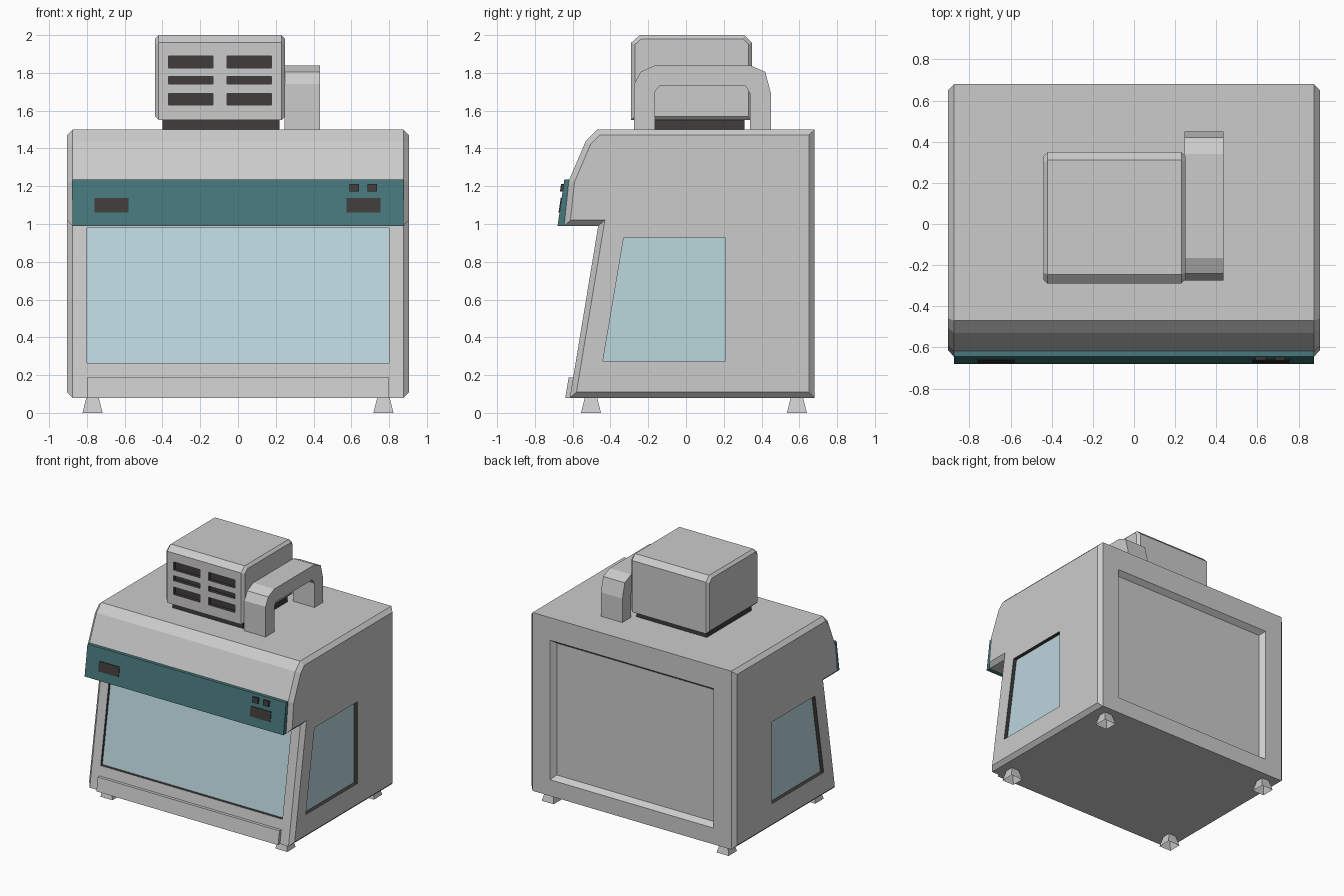
import bpy, bmesh
from mathutils import Vector

old = bpy.data.objects.get("Cube")
if old:
    bpy.data.objects.remove(old, do_unlink=True)


def material(name, r, g, b):
    m = bpy.data.materials.new(name)
    m.use_nodes = True
    m.diffuse_color = (r, g, b, 1)
    m.node_tree.nodes["Principled BSDF"].inputs["Base Color"].default_value = (r, g, b, 1)
    return m


GREY = material("light grey", 0.6, 0.6, 0.6)
TEAL = material("dark teal", 0.063, 0.185, 0.2)
GLASS = material("pale blue glass", 0.5, 0.68, 0.73)
DARK = material("charcoal", 0.05, 0.046, 0.044)


def finish(bm, name, mats, index=0):
    bmesh.ops.recalc_face_normals(bm, faces=bm.faces)
    for f in bm.faces:
        f.material_index = index
    mesh = bpy.data.meshes.new(name)
    bm.to_mesh(mesh)
    bm.free()
    for m in mats:
        mesh.materials.append(m)
    ob = bpy.data.objects.new(name, mesh)
    bpy.context.collection.objects.link(ob)
    return ob


def shrink(profile, d):
    """Offset a counter-clockwise outline inward, keeping its bottom edge."""
    low = min(p[1] for p in profile)
    pts = [Vector(p) for p in profile]
    lines = []
    for i, a in enumerate(pts):
        b = pts[(i + 1) % len(pts)]
        e = (b - a).normalized()
        n = Vector((-e.y, e.x))
        lines.append((n, n.dot(a) + (0 if a.y == b.y == low else d)))
    out = []
    for i in range(len(pts)):
        (n, c), (m, k) = lines[i - 1], lines[i]
        det = n.x * m.y - n.y * m.x
        out.append(((c * m.y - k * n.y) / det, (n.x * k - m.x * c) / det))
    return out


def prism(name, profile, x0, x1, mats, chamfer=0, index=0):
    """Side outline (y, z) extruded along x, with optional chamfered ends."""
    rings = [(x0, profile), (x1, profile)]
    if chamfer:
        small = shrink(profile, chamfer)
        rings = [(x0, small), (x0 + chamfer, profile), (x1 - chamfer, profile), (x1, small)]
    bm = bmesh.new()
    rows = [[bm.verts.new((x, y, z)) for y, z in pr] for x, pr in rings]
    n = len(profile)
    for a, b in zip(rows, rows[1:]):
        for i in range(n):
            j = (i + 1) % n
            bm.faces.new((a[i], a[j], b[j], b[i]))
    bm.faces.new(rows[0])
    bm.faces.new(rows[-1])
    return finish(bm, name, mats, index)


def frustum(name, lower, upper, mats, caps=True):
    """Loft between two rings of four points."""
    bm = bmesh.new()
    a, b = ([bm.verts.new(p) for p in ring] for ring in (lower, upper))
    for i in range(4):
        j = (i + 1) % 4
        bm.faces.new((a[i], a[j], b[j], b[i]))
    if caps:
        bm.faces.new(a)
        bm.faces.new(b)
    return finish(bm, name, mats)


def rect(y0, y1, z0, z1):
    return [(y0, z0), (y1, z0), (y1, z1), (y0, z1)]


def cut(target, cutter):
    mod = target.modifiers.new("cut", "BOOLEAN")
    mod.operation = "DIFFERENCE"
    mod.solver = "EXACT"
    mod.material_mode = "INDEX"
    mod.object = cutter
    bpy.context.view_layer.objects.active = target
    bpy.ops.object.modifier_apply(modifier=mod.name)
    bpy.data.objects.remove(cutter, do_unlink=True)


def slanted(line, z0, z1, front, back):
    """Strip following a sloping line, between two depths behind it."""
    return [(line(z0) + front, z0), (line(z0) + back, z0),
            (line(z1) + back, z1), (line(z1) + front, z1)]


def sash(z):
    return -0.615 + (z - 0.08) * 0.165


def fascia(z):
    return -0.68 + (z - 0.99) * 0.146


# Cabinet body with overhanging hood
BOTH = [GREY, DARK]
body = prism("cabinet_body", [
    (sash(0.08), 0.08), (0.68, 0.08), (0.68, 1.5), (-0.47, 1.5),
    (-0.53, 1.44), (-0.62, 1.23), (-0.645, 0.99), (sash(0.99), 0.99)],
    -0.905, 0.905, BOTH, chamfer=0.03)

# Front window with dark reveal
cut(body, prism("cutter", slanted(sash, 0.265, 0.98, -0.05, 0.03), -0.8, 0.8, BOTH, index=1))
prism("front_glass", slanted(sash, 0.26, 0.985, 0.022, 0.035), -0.805, 0.805, [GLASS])

# Side windows
pane = [(-0.44, 0.275), (0.21, 0.275), (0.21, 0.925), (-0.33, 0.925)]
for s, side in ((1, "left"), (-1, "right")):
    cut(body, prism("cutter", pane, *sorted((s * 0.87, s * 0.95)), BOTH, index=1))
    prism(side + "_side_glass", pane, *sorted((s * 0.86, s * 0.875)), [GLASS])


# Recessed back panel with sloped edges
def back_ring(grow, y):
    x, z0, z1 = 0.72 + grow, 0.21 - grow, 1.32 + grow
    return [(-x, y, z0), (x, y, z0), (x, y, z1), (-x, y, z1)]


cut(body, frustum("cutter", back_ring(-0.03, 0.64), back_ring(0.01, 0.693), BOTH))

# Sill along the bottom of the front
prism("front_sill", slanted(sash, 0.08, 0.187, -0.024, 0.01), -0.8, 0.8, [GREY])

# Control fascia with displays and buttons
prism("control_fascia", slanted(fascia, 0.99, 1.235, 0, 0.04), -0.875, 0.875, [TEAL])
for x, side in ((0.665, "left"), (-0.67, "right")):
    prism(side + "_display", slanted(fascia, 1.06, 1.137, -0.005, 0.003),
          x - 0.09, x + 0.09, [DARK])
for i, x in enumerate((0.616, 0.71)):
    prism(f"button_{i + 1}", slanted(fascia, 1.172, 1.213, -0.014, 0.003),
          x - 0.025, x + 0.025, [DARK])

# Blower unit on top, on a dark plinth
prism("blower_plinth", rect(-0.25, 0.31, 1.5, 1.56), -0.4, 0.22, [DARK])
blower = prism("blower_housing", [
    (-0.29, 1.55), (0.35, 1.55), (0.35, 1.96), (0.31, 2.0), (-0.245, 2.0), (-0.29, 1.96)],
    -0.44, 0.25, BOTH, chamfer=0.02)

# Vent slots
for x in (-0.25, 0.06):
    for z0, z1 in ((1.63, 1.69), (1.74, 1.78), (1.825, 1.89)):
        cut(blower, prism("cutter", rect(-0.35, -0.265, z0, z1), x - 0.117, x + 0.117,
                          BOTH, index=1))

# Arched duct beside the blower
prism("duct_arch", [
    (-0.275, 1.5), (-0.165, 1.5), (-0.165, 1.7), (-0.14, 1.73), (0.315, 1.73),
    (0.34, 1.69), (0.34, 1.5), (0.45, 1.5), (0.45, 1.69), (0.42, 1.805),
    (0.34, 1.84), (-0.165, 1.84), (-0.24, 1.805), (-0.275, 1.74)],
    0.245, 0.435, [GREY])


# Flared feet, hollow underneath
def foot_ring(x, y, r, z):
    return [(x + i * r, y + j * r, z) for i, j in ((-1, -1), (1, -1), (1, 1), (-1, 1))]


for x, side in ((0.77, "left"), (-0.77, "right")):
    for y, end in ((-0.503, "front"), (0.587, "back")):
        frustum(f"{end}_{side}_foot", foot_ring(x, y, 0.053, 0),
                foot_ring(x, y, 0.033, 0.08), [GREY], caps=False)
